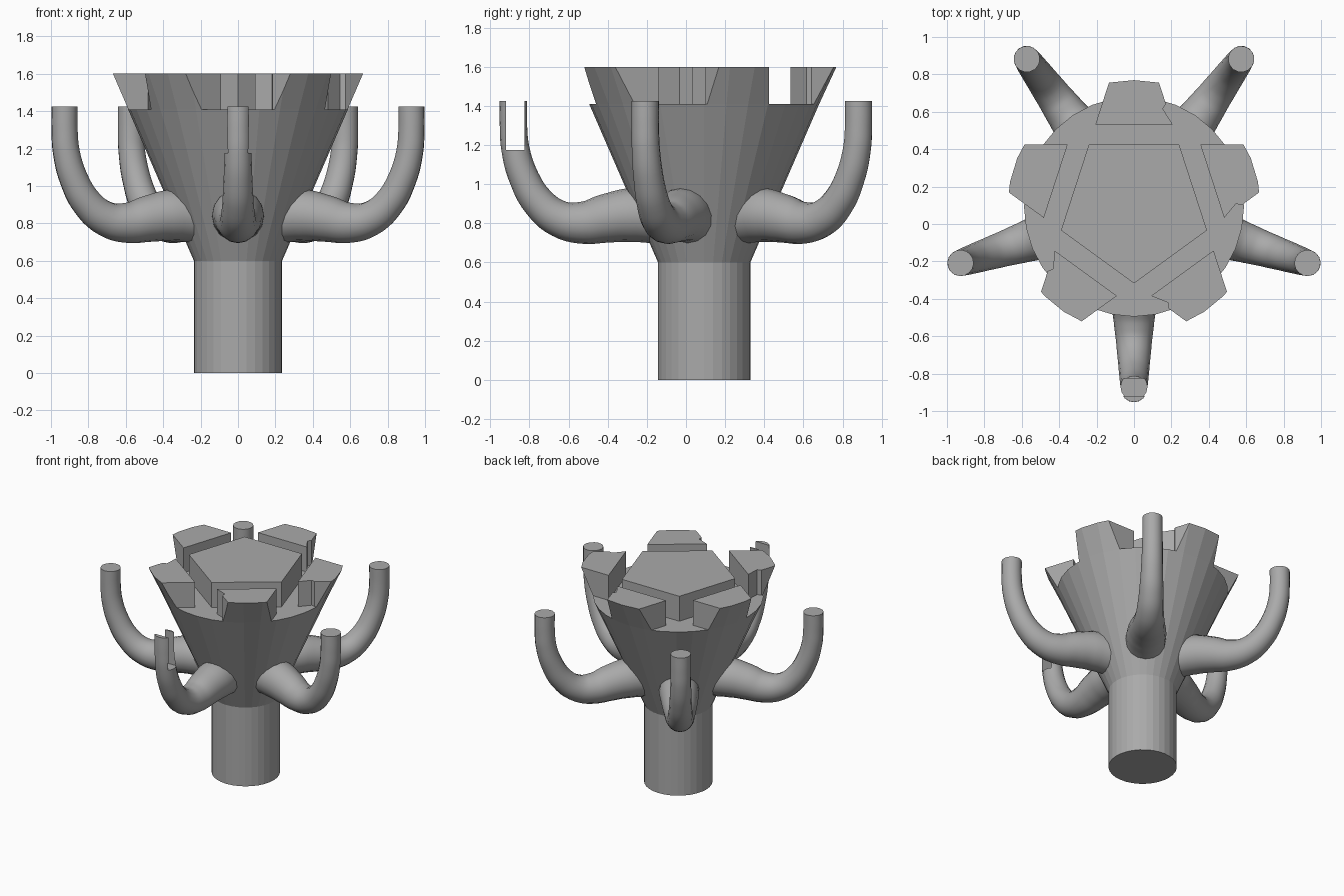
import bpy, bmesh, math
from mathutils import Vector

if "Cube" in bpy.data.objects:
    bpy.data.objects.remove(bpy.data.objects["Cube"])

CENTRE = Vector((0, 0.093, 0))
FLOOR, TOP = 1.41, 1.6
INNER, GROOVE = 0.332, 0.108
STEP = math.tau / 5

grey = bpy.data.materials.new("stone grey")
grey.use_nodes = True
grey.diffuse_color = (0.4, 0.4, 0.4, 1)
grey.node_tree.nodes["Principled BSDF"].inputs["Base Color"].default_value = (0.4, 0.4, 0.4, 1)


def select(obj):
    bpy.ops.object.select_all(action="DESELECT")
    obj.select_set(True)
    bpy.context.view_layer.objects.active = obj


def finish(bm, name):
    bmesh.ops.recalc_face_normals(bm, faces=bm.faces)
    mesh = bpy.data.meshes.new(name)
    bm.to_mesh(mesh)
    bm.free()
    obj = bpy.data.objects.new(name, mesh)
    bpy.context.collection.objects.link(obj)
    mesh.materials.append(grey)
    return obj


def lathe(name, rings, sides=32):
    """Closed turned solid from (radius, height) rings."""
    bm = bmesh.new()
    loops = [[bm.verts.new(CENTRE + Vector((r * math.cos(i * math.tau / sides),
                                            r * math.sin(i * math.tau / sides), z)))
              for i in range(sides)] for r, z in rings]
    for a, b in zip(loops, loops[1:]):
        for i in range(sides):
            j = (i + 1) % sides
            bm.faces.new((a[i], a[j], b[j], b[i]))
    bm.faces.new(loops[0])
    bm.faces.new(loops[-1])
    return finish(bm, name)


def prism(name, points, z0, z1):
    bm = bmesh.new()
    face = bm.faces.new([bm.verts.new((x, y, z0)) for x, y in points])
    out = bmesh.ops.extrude_face_region(bm, geom=[face])
    bmesh.ops.translate(bm, vec=(0, 0, z1 - z0),
                        verts=[v for v in out["geom"] if isinstance(v, bmesh.types.BMVert)])
    return finish(bm, name)


def boolean(obj, other, operation):
    mod = obj.modifiers.new("cut", "BOOLEAN")
    mod.operation, mod.object, mod.solver = operation, other, "EXACT"
    select(obj)
    bpy.ops.object.modifier_apply(modifier=mod.name)


def turned(x, y, angle):
    """Turn a point given with outward = +y about the centre."""
    return (CENTRE.x + x * math.cos(angle) - y * math.sin(angle),
            CENTRE.y + x * math.sin(angle) + y * math.cos(angle))


# Stem and flared cup
lathe("stem_and_cup", [(0.236, 0), (0.236, 0.6), (0.588, FLOOR)])
rim = lathe("rim_volume", [(0.588, FLOOR), (0.676, TOP)])

# Raised pentagon
corner = INNER / math.cos(STEP / 2)
prism("centre_pentagon",
      [turned(0, corner, STEP / 2 + k * STEP) for k in range(5)], FLOOR - 0.01, TOP)

# Five rim blocks bounded by the neighbouring groove lines
side = Vector((-math.cos(STEP), math.sin(STEP)))
across = Vector((-side.y, side.x))
base = INNER + GROOVE
half = (INNER - base * math.cos(STEP)) / math.sin(STEP)
start = Vector((half, base))
for k in range(5):
    notch = [] if k == 1 else [start + side * 0.095 + across * 0.024, start + side * 0.115]
    shape = [Vector((-half, base)), start] + notch + [start + side * 0.42]
    shape.append(Vector((-shape[-1].x, shape[-1].y)))
    block = prism(f"rim_block_{k + 1}", [turned(p.x, p.y, k * STEP) for p in shape],
                  FLOOR - 0.05, TOP + 0.05)
    boolean(block, rim, "INTERSECT")
bpy.data.objects.remove(rim)

# Five tapering arms: (distance out, height, thickness)
PATH = [(0.22, 0.835, 0.14), (0.38, 0.842, 0.138), (0.5, 0.825, 0.125), (0.62, 0.803, 0.108),
        (0.74, 0.823, 0.094), (0.845, 0.905, 0.084), (0.92, 1.03, 0.077),
        (0.965, 1.18, 0.072), (0.975, 1.3, 0.07), (0.975, 1.425, 0.07)]
for k in range(5):
    curve = bpy.data.curves.new("arm", "CURVE")
    curve.dimensions = "3D"
    curve.bevel_depth, curve.bevel_resolution = 1, 6
    curve.resolution_u, curve.use_fill_caps = 5, True
    spline = curve.splines.new("BEZIER")
    spline.bezier_points.add(len(PATH) - 1)
    for point, (out, z, r) in zip(spline.bezier_points, PATH):
        point.co = (*turned(0, out, math.pi + k * STEP), z)
        point.radius = r
        point.handle_left_type = point.handle_right_type = "AUTO"
    curve.materials.append(grey)
    arm = bpy.data.objects.new("front_arm" if k == 0 else f"arm_{k + 1}", curve)
    bpy.context.collection.objects.link(arm)
    select(arm)
    bpy.ops.object.convert(target="MESH")
    arm = bpy.context.object
    bm = bmesh.new()
    bm.from_mesh(arm.data)
    bmesh.ops.remove_doubles(bm, verts=bm.verts, dist=0.0005)
    bmesh.ops.recalc_face_normals(bm, faces=bm.faces)
    bm.to_mesh(arm.data)
    bm.free()
    # Slot through the tip of the front arm
    if k == 0:
        slot = prism("slot_cutter", [(-0.2, -0.92), (0.2, -0.92), (0.2, -0.825), (-0.2, -0.825)],
                     1.175, 1.6)
        boolean(arm, slot, "DIFFERENCE")
        bpy.data.objects.remove(slot)
    select(arm)
    bpy.ops.object.shade_smooth_by_angle(angle=math.radians(35))
